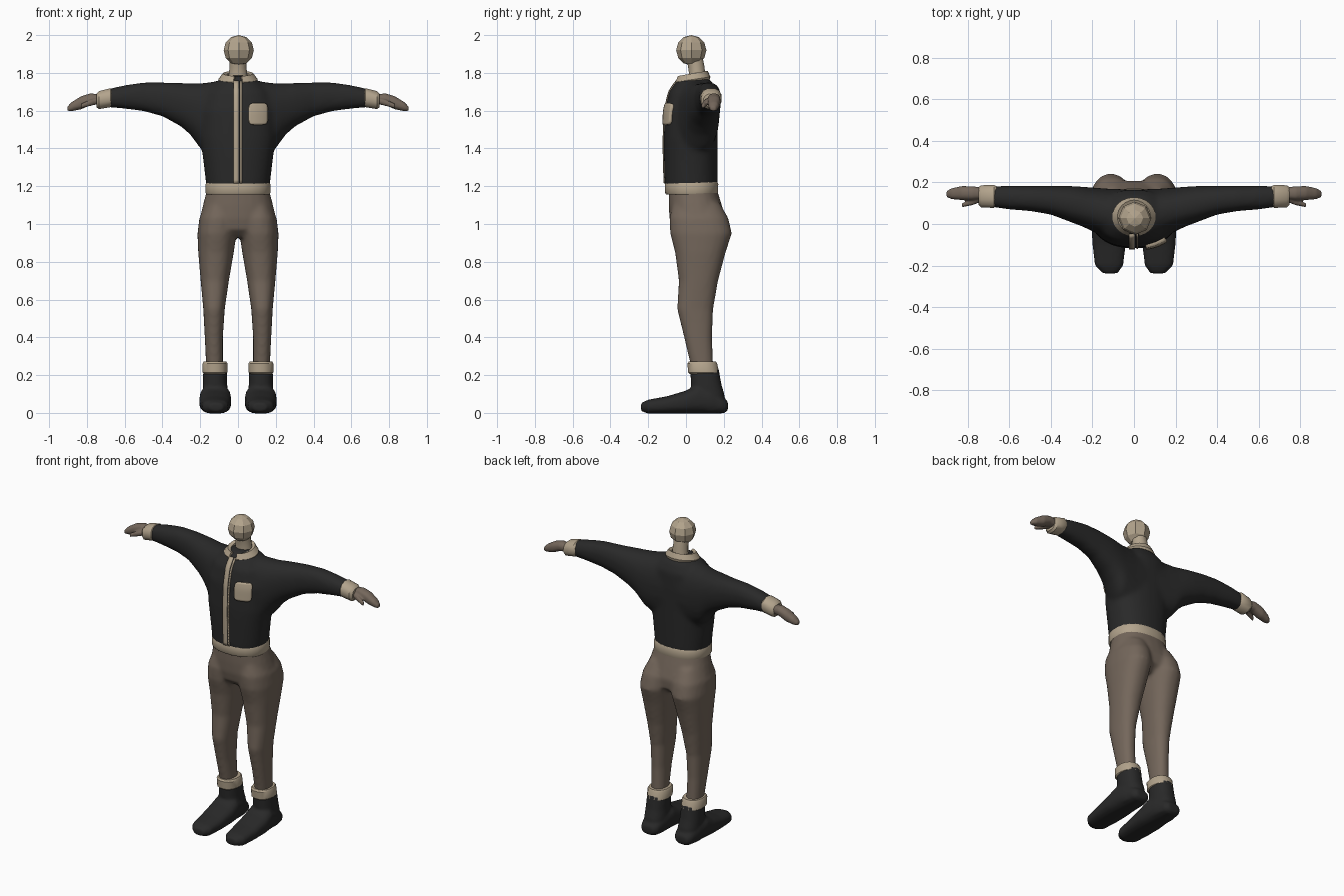
import bpy, bmesh, math
from mathutils import Vector


def material(name, rgb):
    m = bpy.data.materials.new(name)
    m.diffuse_color = (*rgb, 1)
    return m


BLACK = material("black cloth", (0.022, 0.022, 0.022))
BROWN = material("brown cloth", (0.175, 0.135, 0.105))
TAN = material("tan trim", (0.45, 0.37, 0.265))


def section(axis, p, a0, a1, b0, b1, n=24, e=2.3):
    """Rounded cross-section across an axis, given by its extents on the other two axes."""
    pts = []
    for i in range(n):
        t = 2 * math.pi * (i + 0.5) / n
        c, s = math.cos(t), math.sin(t)
        a = (a0 + a1) / 2 + (a1 - a0) / 2 * math.copysign(abs(c) ** (2 / e), c)
        b = (b0 + b1) / 2 + (b1 - b0) / 2 * math.copysign(abs(s) ** (2 / e), s)
        pts.append(Vector([(p, a, b), (a, p, b), (a, b, p)][axis]))
    return pts


def loft(bm, sections, sides=(1,)):
    """Skin a list of sections, optionally on both sides of x = 0."""
    for side in sides:
        rows = [[bm.verts.new((p.x * side, p.y, p.z)) for p in s] for s in sections]
        n = len(rows[0])
        for r0, r1 in zip(rows, rows[1:]):
            for i in range(n):
                bm.faces.new((r0[i], r0[(i + 1) % n], r1[(i + 1) % n], r1[i]))
        bm.faces.new(rows[0])
        bm.faces.new(rows[-1][::-1])


def stations(axis, rows, n=24, e=2.3):
    return [section(axis, *r, n=n, e=e) for r in rows]


def finish(bm, name, mat, voxel=None, smooth=5, angle=35):
    bmesh.ops.recalc_face_normals(bm, faces=bm.faces)
    me = bpy.data.meshes.new(name)
    bm.to_mesh(me)
    bm.free()
    me.materials.append(mat)
    ob = bpy.data.objects.new(name, me)
    bpy.context.collection.objects.link(ob)
    if voxel:
        m = ob.modifiers.new("Blend", 'REMESH')
        m.mode, m.voxel_size, m.use_smooth_shade = 'VOXEL', voxel, True
        m = ob.modifiers.new("Soften", 'SMOOTH')
        m.factor, m.iterations = 0.5, smooth
    elif angle:
        bpy.ops.object.select_all(action='DESELECT')
        ob.select_set(True)
        bpy.context.view_layer.objects.active = ob
        bpy.ops.object.shade_smooth_by_angle(angle=math.radians(angle))
    return ob


BOTH = (1, -1)

# Jacket: torso and sleeves blended together
bm = bmesh.new()
loft(bm, stations(2, [
    (1.19, -.167, .167, -.112, .167), (1.35, -.186, .186, -.117, .168),
    (1.45, -.20, .20, -.118, .168), (1.60, -.20, .20, -.112, .168),
    (1.70, -.17, .17, -.09, .165), (1.75, -.12, .12, -.055, .14),
    (1.785, -.06, .06, -.02, .10)]))
loft(bm, stations(0, [
    (0.05, -.09, .168, 1.36, 1.765), (0.12, -.07, .17, 1.36, 1.755),
    (0.20, -.035, .176, 1.40, 1.745), (0.25, -.012, .18, 1.47, 1.745),
    (0.30, .007, .183, 1.515, 1.747), (0.40, .045, .184, 1.57, 1.75),
    (0.50, .062, .184, 1.597, 1.75), (0.60, .07, .184, 1.61, 1.735),
    (0.71, .085, .18, 1.62, 1.71)]), BOTH)
jacket = finish(bm, "jacket", BLACK, 0.014, 6)

# Trousers: pelvis and legs blended together
bm = bmesh.new()
loft(bm, stations(2, [
    (1.19, -.163, .163, -.092, .162), (1.10, -.186, .186, -.092, .19),
    (1.03, -.203, .203, -.088, .21), (0.97, -.205, .205, -.075, .205),
    (0.93, -.16, .16, -.03, .16)]))
loft(bm, stations(2, [
    (0.23, .08, .168, .03, .145), (0.40, .08, .176, -.01, .138),
    (0.55, .07, .184, -.047, .144), (0.70, .048, .198, -.038, .17),
    (0.85, .022, .211, -.058, .21), (0.95, .008, .215, -.084, .243),
    (1.03, .004, .205, -.088, .225), (1.11, .015, .17, -.07, .18)]), BOTH)
finish(bm, "trousers", BROWN, 0.012, 5)

# Belt
bm = bmesh.new()
loft(bm, stations(2, [
    (1.155, -.168, .168, -.105, .165), (1.165, -.173, .173, -.112, .17),
    (1.21, -.173, .173, -.113, .172), (1.222, -.167, .167, -.108, .167)]))
finish(bm, "belt", TAN)

# Boots: shaft and foot blended together
bm = bmesh.new()
loft(bm, stations(2, [
    (0.01, .055, .18, .05, .21), (0.10, .052, .187, .03, .203),
    (0.15, .057, .187, .026, .188), (0.24, .06, .183, .022, .172)]), BOTH)
loft(bm, stations(1, [
    (-.238, .08, .15, .01, .052), (-.20, .052, .188, -.004, .07),
    (-.10, .04, .2, -.004, .088), (0, .035, .206, -.004, .118),
    (.06, .037, .203, -.004, .15), (.13, .045, .195, -.004, .13),
    (.20, .06, .178, -.002, .08), (.222, .08, .16, .012, .06)], e=2.6), BOTH)
finish(bm, "boots", BLACK, 0.009, 4)

# Ankle cuffs
bm = bmesh.new()
loft(bm, stations(2, [
    (0.207, .062, .182, .018, .17), (0.214, .055, .188, .01, .176),
    (0.262, .055, .188, .006, .166), (0.272, .062, .182, .014, .16)], n=16), BOTH)
finish(bm, "ankle_cuffs", TAN)

# Wrist cuffs
bm = bmesh.new()
loft(bm, stations(0, [
    (.663, .085, .183, 1.628, 1.712), (.675, .076, .19, 1.617, 1.72),
    (.735, .078, .188, 1.607, 1.705), (.75, .092, .178, 1.617, 1.69)], n=12), BOTH)
finish(bm, "wrist_cuffs", TAN)

# Hands: mitten and thumb blended together
bm = bmesh.new()
loft(bm, stations(0, [
    (.72, .12, .175, 1.635, 1.685), (.78, .115, .182, 1.63, 1.692),
    (.83, .115, .183, 1.607, 1.677), (.88, .12, .172, 1.597, 1.646),
    (.903, .13, .158, 1.598, 1.622)], n=16), BOTH)
loft(bm, stations(0, [
    (.74, .105, .15, 1.635, 1.67), (.78, .09, .12, 1.625, 1.66),
    (.83, .08, .1, 1.612, 1.638)], n=12), BOTH)
finish(bm, "hands", BROWN, 0.006, 3)

# Collar: open folded band around the neck, higher at the back
bm = bmesh.new()
band = []
for i in range(21):
    t = math.radians(14 + 332 * i / 20)
    s, c = math.sin(t), -math.cos(t)
    lift = 0.014 * c
    band.append([Vector((rx * s, 0.035 + ry * c, z + lift)) for rx, ry, z in
                 ((.055, .062, 1.755), (.06, .066, 1.79), (.08, .08, 1.797),
                  (.105, .094, 1.765), (.1, .09, 1.748))])
loft(bm, band)
finish(bm, "collar", TAN)

# Neck
bm = bmesh.new()
loft(bm, stations(2, [
    (1.74, -.055, .055, .015, .115), (1.80, -.05, .05, .014, .102),
    (1.83, -.046, .046, .01, .1), (1.88, -.045, .045, 0, .09)], n=12, e=2))
finish(bm, "neck", TAN)

# Head: plain faceted ball
bm = bmesh.new()
bmesh.ops.create_uvsphere(bm, u_segments=8, v_segments=6, radius=0.08)
bmesh.ops.translate(bm, verts=bm.verts, vec=(0.004, 0.028, 1.92))
finish(bm, "head", TAN, angle=0)


# Plates wrapped onto the jacket front: zip strips and chest pocket
def front_plate(name, x0, x1, z0, z1, nx, nz, thick, rounding=0.0):
    bm = bmesh.new()
    bmesh.ops.create_grid(bm, x_segments=nx, y_segments=nz, size=1)
    for v in bm.verts:
        u, w = v.co.x, v.co.y
        v.co = ((x0 + x1) / 2 + (x1 - x0) / 2 * u * (1 - rounding * w ** 6), -0.5,
                (z0 + z1) / 2 + (z1 - z0) / 2 * w * (1 - rounding * u ** 6))
    ob = finish(bm, name, TAN)
    m = ob.modifiers.new("Wrap", 'SHRINKWRAP')
    m.target, m.wrap_method = jacket, 'PROJECT'
    m.use_project_y, m.use_positive_direction = True, True
    m = ob.modifiers.new("Thickness", 'SOLIDIFY')
    m.thickness, m.offset = thick, 0


front_plate("zip_strip_wide", -.024, .005, 1.215, 1.755, 2, 30, 0.014)
front_plate("zip_strip_thin", .011, .020, 1.215, 1.755, 1, 30, 0.01)
front_plate("chest_pocket", .055, .15, 1.525, 1.637, 10, 10, 0.03, 0.12)
